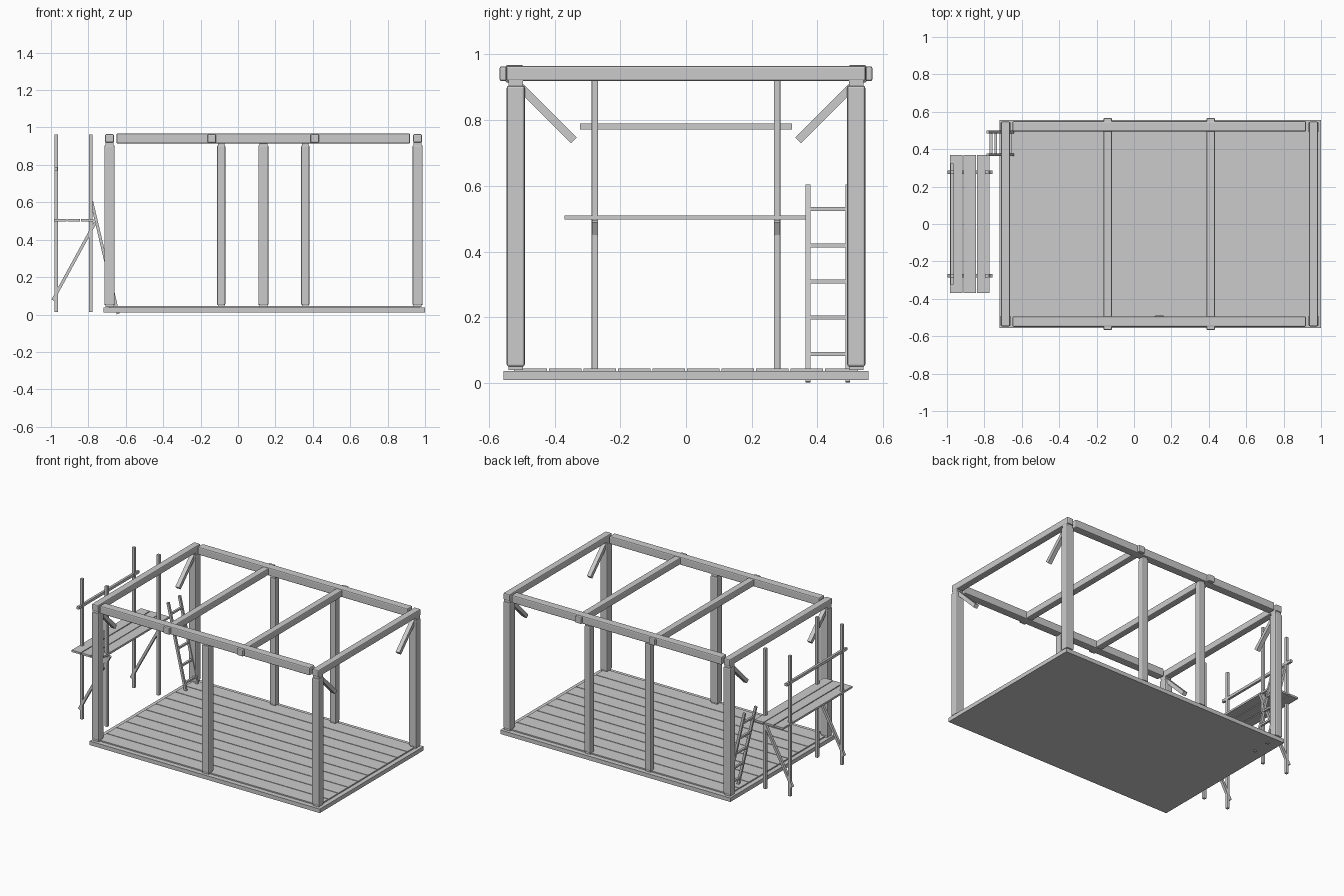
import bpy
from mathutils import Vector, Matrix

if "Cube" in bpy.data.objects:
    bpy.data.objects.remove(bpy.data.objects["Cube"])

grey = bpy.data.materials.new("plain grey")
grey.diffuse_color = (0.6, 0.6, 0.6, 1)
grey.use_nodes = True
grey.node_tree.nodes["Principled BSDF"].inputs["Base Color"].default_value = grey.diffuse_color


def box(name, center, size, bevel=0.0, rot=None):
    """Box of a given size, optionally rotated, with optional bevelled edges."""
    x, y, z = (s / 2 for s in size)
    verts = [Vector((i * x, j * y, k * z)) for i in (-1, 1) for j in (-1, 1) for k in (-1, 1)]
    if rot:
        verts = [rot @ v for v in verts]
    faces = [(0, 1, 3, 2), (4, 6, 7, 5), (0, 4, 5, 1), (2, 3, 7, 6), (0, 2, 6, 4), (1, 5, 7, 3)]
    me = bpy.data.meshes.new(name)
    me.from_pydata(verts, [], faces)
    me.materials.append(grey)
    ob = bpy.data.objects.new(name, me)
    ob.location = center
    bpy.context.collection.objects.link(ob)
    if bevel:
        m = ob.modifiers.new("bevel", 'BEVEL')
        m.width = bevel
        m.segments = 2
    return ob


def bar(name, a, b, width, depth):
    """Straight bar from a to b lying in an x-z or y-z plane."""
    a, b = Vector(a), Vector(b)
    d = (b - a).normalized()
    side = Vector((0, 1, 0)) if abs(d.y) < 1e-6 else Vector((1, 0, 0))
    up = d.cross(side)
    rot = Matrix((side, up, d)).transposed()
    return box(name, (a + b) / 2, (width, depth, (b - a).length), rot=rot)


X0, X1, Y = -0.687, 0.96, 0.518

# Floor base and boards
box("floor_base", (0.14, 0, 0.0235), (1.72, 1.11, 0.027))
for i in range(10):
    box(f"floor_board_{i}", (0.14, -0.4725 + i * 0.105, 0.039), (1.66, 0.1, 0.012))


# Posts with narrower tenons at foot and head
def post(name, x, y, w):
    box(name, (x, y, 0.4775), (w, w, 0.855), 0.007)
    box(name + "_tenon", (x, y, 0.485), (w * 0.8, w * 0.8, 0.89))


for x in (X0, X1):
    for s in (-1, 1):
        post("corner_post", x, s * Y, 0.055)
        # Knee brace leaning in from each corner post
        bar("knee_brace", (x, s * 0.503, 0.9), (x, s * 0.341, 0.738), 0.028, 0.025)
post("front_post", 0.136, -Y, 0.055)
for x in (-0.09, 0.36):
    post("back_post", x, Y, 0.045)

# Roof beams
for s in (-1, 1):
    box("long_beam", (0.135, s * 0.522, 0.941), (1.57, 0.055, 0.054), 0.007)
for x in (X0, X1):
    box("end_beam", (x, 0, 0.942), (0.047, 1.094, 0.045), 0.006)
for x in (-0.14, 0.41):
    box("cross_beam", (x, 0, 0.941), (0.045, 1.134, 0.045), 0.006)

# Scaffold poles and diagonals
for s in (-1, 1):
    for x in (-0.972, -0.787):
        box("scaffold_pole", (x, s * 0.277, 0.488), (0.02, 0.02, 0.95), 0.003)
    bar("scaffold_brace", (-0.99, s * 0.277, 0.077), (-0.763, s * 0.277, 0.493), 0.018, 0.016)

# Scaffold planks and guard rail
for x in (-0.951, -0.878, -0.806):
    box("scaffold_plank", (x, 0, 0.504), (0.067, 0.74, 0.013))
box("guard_rail", (-0.972, 0, 0.78), (0.016, 0.645, 0.018))

# Ladder leaning on the scaffold
foot, head = Vector((-0.641, 0, 0.003)), Vector((-0.782, 0, 0.603))
for y in (0.371, 0.492):
    bar("ladder_rail", foot + Vector((0, y, 0)), head + Vector((0, y, 0)), 0.014, 0.016)
for i in range(5):
    z = 0.089 + i * 0.11
    p = foot.lerp(head, (z - foot.z) / (head.z - foot.z))
    box(f"ladder_rung_{i}", (p.x, 0.4315, z), (0.014, 0.121, 0.012))
